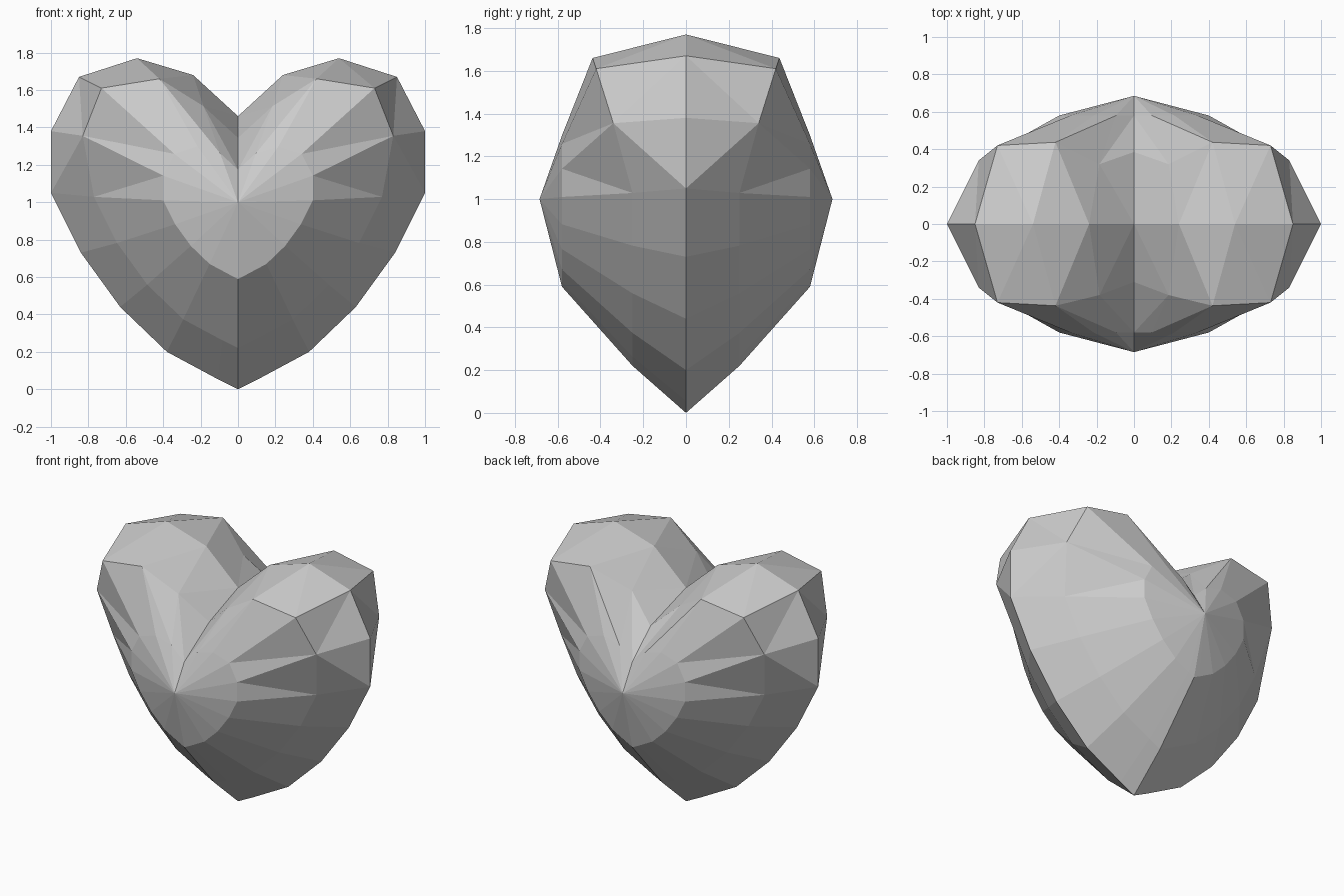
import bpy, bmesh

if "Cube" in bpy.data.objects:
    bpy.data.objects.remove(bpy.data.objects["Cube"])

# Half outline of the heart (x, z), bottom tip to top notch
OUTLINE = [(0, 0), (.11, .055), (.38, .20), (.63, .44), (.84, .73), (1, 1.05),
           (1, 1.38), (.85, 1.67), (.54, 1.77), (.24, 1.68), (0, 1.46)]
LAST = len(OUTLINE) - 1

# Middle ring points pushed outwards on the lobes: index -> (x, depth, z)
PUFFED = {6: (.83, .34, 1.355), 7: (.73, .42, 1.61), 8: (.42, .437, 1.66)}
# Depth of the middle ring beside and in the notch, front and back
NOTCH_DEPTH = {-1: {9: .38, 10: .31}, 1: {9: .32, 10: .385}}


def ring(side, level):
    """Half ring: 0 = rim, 1 = middle, 2 = inner."""
    scale, lift, depth = [(1, 0, 0), (.77, .22, .25), (.4, .59, .58)][level]
    pts = []
    for i, (x, z) in enumerate(OUTLINE):
        px, d, pz = x * scale, depth, lift + z * scale
        if level == 1:
            px, d, pz = PUFFED.get(i, (px, d, pz))
            d = NOTCH_DEPTH[side].get(i, d)
        pts.append((px, side * d, pz))
    return pts


bm = bmesh.new()
for mirror in (1, -1):
    for side in (-1, 1):
        rings = [[bm.verts.new((mirror * x, y, z)) for x, y, z in ring(side, k)]
                 for k in range(3)]
        pole = bm.verts.new((0, side * .685, 1.0))
        # Two bands of triangles between the rings
        for band in range(2):
            a, b = rings[band], rings[band + 1]
            for i in range(LAST):
                if band == 0 and i >= 6:
                    tris = [(a[i], a[i + 1], b[i]), (a[i + 1], b[i + 1], b[i])]
                else:
                    tris = [(a[i], a[i + 1], b[i + 1]), (a[i], b[i + 1], b[i])]
                for t in tris:
                    bm.faces.new(t)
        # Fan closing the centre
        for i in range(LAST):
            bm.faces.new((rings[2][i], rings[2][i + 1], pole))

# Weld the four quarters
bmesh.ops.remove_doubles(bm, verts=bm.verts[:], dist=.0005)
bmesh.ops.recalc_face_normals(bm, faces=bm.faces[:])
mesh = bpy.data.meshes.new("heart")
bm.to_mesh(mesh)
bm.free()
heart = bpy.data.objects.new("heart", mesh)
bpy.context.collection.objects.link(heart)
